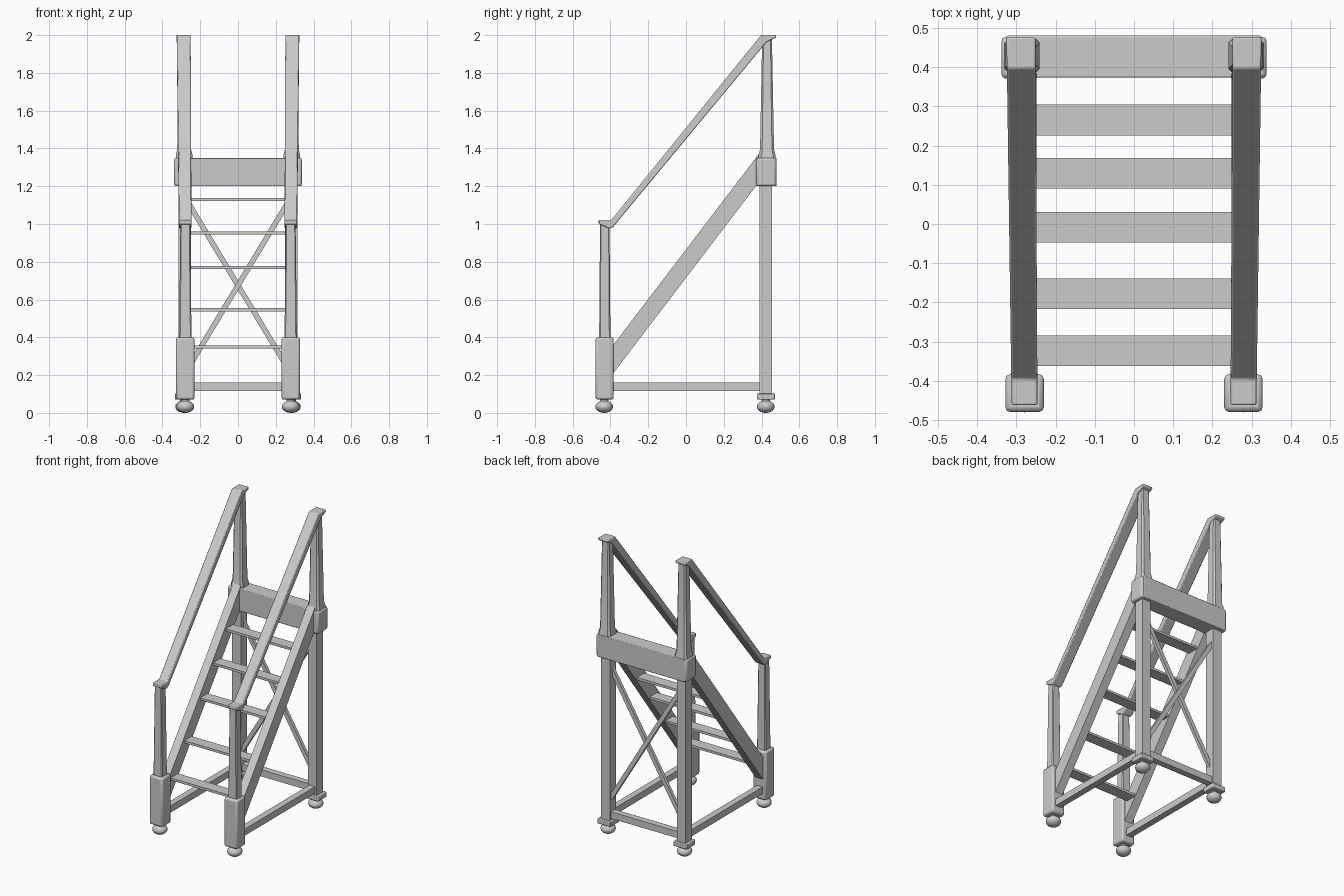
import bpy, bmesh, math
from mathutils import Vector

if "Cube" in bpy.data.objects:
    bpy.data.objects.remove(bpy.data.objects["Cube"])


def finish(name, bm, mirror=True, bevel=0.0, segments=2):
    bmesh.ops.recalc_face_normals(bm, faces=bm.faces[:])
    me = bpy.data.meshes.new(name)
    bm.to_mesh(me)
    bm.free()
    ob = bpy.data.objects.new(name, me)
    bpy.context.collection.objects.link(ob)
    bpy.context.view_layer.objects.active = ob
    for o in bpy.context.selected_objects:
        o.select_set(False)
    ob.select_set(True)
    bpy.ops.object.shade_smooth_by_angle(angle=math.radians(35))
    if bevel:
        m = ob.modifiers.new("Bevel", 'BEVEL')
        m.width, m.segments = bevel, segments
        m.limit_method = 'ANGLE'
    if mirror:
        m = ob.modifiers.new("Mirror", 'MIRROR')
        m.use_axis = (True, False, False)
    return ob


def loft(name, rings, **kw):
    """Skin a list of vertex rings and cap both ends."""
    bm = bmesh.new()
    rs = [[bm.verts.new(p) for p in ring] for ring in rings]
    n = len(rs[0])
    for a, b in zip(rs, rs[1:]):
        for i in range(n):
            j = (i + 1) % n
            bm.faces.new((a[i], a[j], b[j], b[i]))
    bm.faces.new(rs[0])
    bm.faces.new(rs[-1])
    return finish(name, bm, **kw)


def box(name, x, y, z, **kw):
    rings = [[(x[0], y[0], h), (x[1], y[0], h), (x[1], y[1], h), (x[0], y[1], h)] for h in z]
    return loft(name, rings, **kw)


def post(name, cx, cy, sections, chamfer=0.2):
    """Vertical post with chamfered square sections (z, width_x, width_y)."""
    rings = []
    for z, wx, wy in sections:
        a, b = wx / 2, wy / 2
        c = min(a, b) * chamfer
        pts = [(a, -b + c), (a, b - c), (a - c, b), (-a + c, b),
               (-a, b - c), (-a, -b + c), (-a + c, -b), (a - c, -b)]
        rings.append([(cx + px, cy + py, z) for px, py in pts])
    return loft(name, rings)


def foot(name, cx, cy):
    """Flattened ball foot with a short neck, turned around z."""
    prof = [(0.047 * math.sin(math.pi * t / 10), 0.033 - 0.033 * math.cos(math.pi * t / 10))
            for t in range(1, 9)] + [(0.022, 0.062), (0.022, 0.08)]
    prof = [(0.006, 0.0)] + prof
    rings = [[(cx + r * math.cos(k * math.pi / 10), cy + r * math.sin(k * math.pi / 10), z)
              for k in range(20)] for r, z in prof]
    return loft(name, rings)


FX, FY, RX, RY = 0.279, -0.431, 0.285, 0.422

# Front newels
box("front_post_block", (0.23, 0.328), (-0.479, -0.383), (0.07, 0.40), bevel=0.012)
post("front_post", FX, FY + 0.001, [(0.39, 0.066, 0.060), (1.0, 0.052, 0.050)])
foot("front_foot", FX, FY - 0.002)

# Rear legs, pads and feet
box("rear_leg", (0.25, 0.315), (0.388, 0.455), (0.09, 1.22))
box("rear_pad", (0.235, 0.334), (0.376, 0.470), (0.07, 0.103), bevel=0.004)
foot("rear_foot", RX, RY)

# Top step with corner blocks
box("top_step", (-0.325, 0.325), (0.373, 0.480), (1.20, 1.35), mirror=False, bevel=0.004)
box("corner_block", (0.24, 0.338), (0.371, 0.477), (1.20, 1.35), bevel=0.011)
post("upper_post", RX, 0.429, [(1.34, 0.090, 0.094), (1.365, 0.088, 0.090),
                               (1.395, 0.074, 0.074), (1.98, 0.056, 0.052)], 0.3)

# Handrails: side profile swept across the width, splaying slightly to the rear
profile = [(-0.462, 1.022), (-0.395, 1.022), (0.397, 2.0), (0.476, 2.0),
           (0.476, 1.986), (0.428, 1.965), (-0.385, 0.985), (-0.405, 0.975), (-0.462, 1.0)]


def rail_ring(side):
    ring = []
    for y, z in profile:
        t = (y + 0.46) / 0.93
        ring.append((0.279 + 0.009 * t + side * (0.033 + 0.004 * t), y, z))
    return ring


loft("handrail", [rail_ring(-1), rail_ring(1)], bevel=0.005)

# Sloping stringers
string = [(-0.40, 0.19), (-0.40, 0.34), (0.385, 1.37), (0.385, 1.22)]
loft("stringer", [[(x, y, z) for y, z in string] for x in (0.248, 0.305)])

# Treads
for i, (y, z) in enumerate([(-0.323, 0.35), (-0.178, 0.546), (-0.008, 0.77),
                            (0.129, 0.953), (0.265, 1.13)]):
    box(f"tread_{i + 1}", (-0.26, 0.26), (y - 0.039, y + 0.039),
        (z - 0.008, z + 0.008), mirror=False)

# Base rails
box("side_base_rail", (0.26, 0.303), (-0.40, 0.40), (0.115, 0.16))
box("rear_base_rail", (-0.26, 0.26), (0.40, 0.443), (0.115, 0.16), mirror=False)

# Crossed braces at the back
for name, s, y in (("brace_rising", 1, 0.413), ("brace_falling", -1, 0.429)):
    a, b = Vector((-0.265 * s, y, 0.235)), Vector((0.265 * s, y, 1.115))
    d = (b - a).normalized()
    u = Vector((d.z, 0, -d.x)) * 0.014
    v = Vector((0, 0.011, 0))
    loft(name, [[p - u - v, p + u - v, p + u + v, p - u + v] for p in (a, b)], mirror=False)
